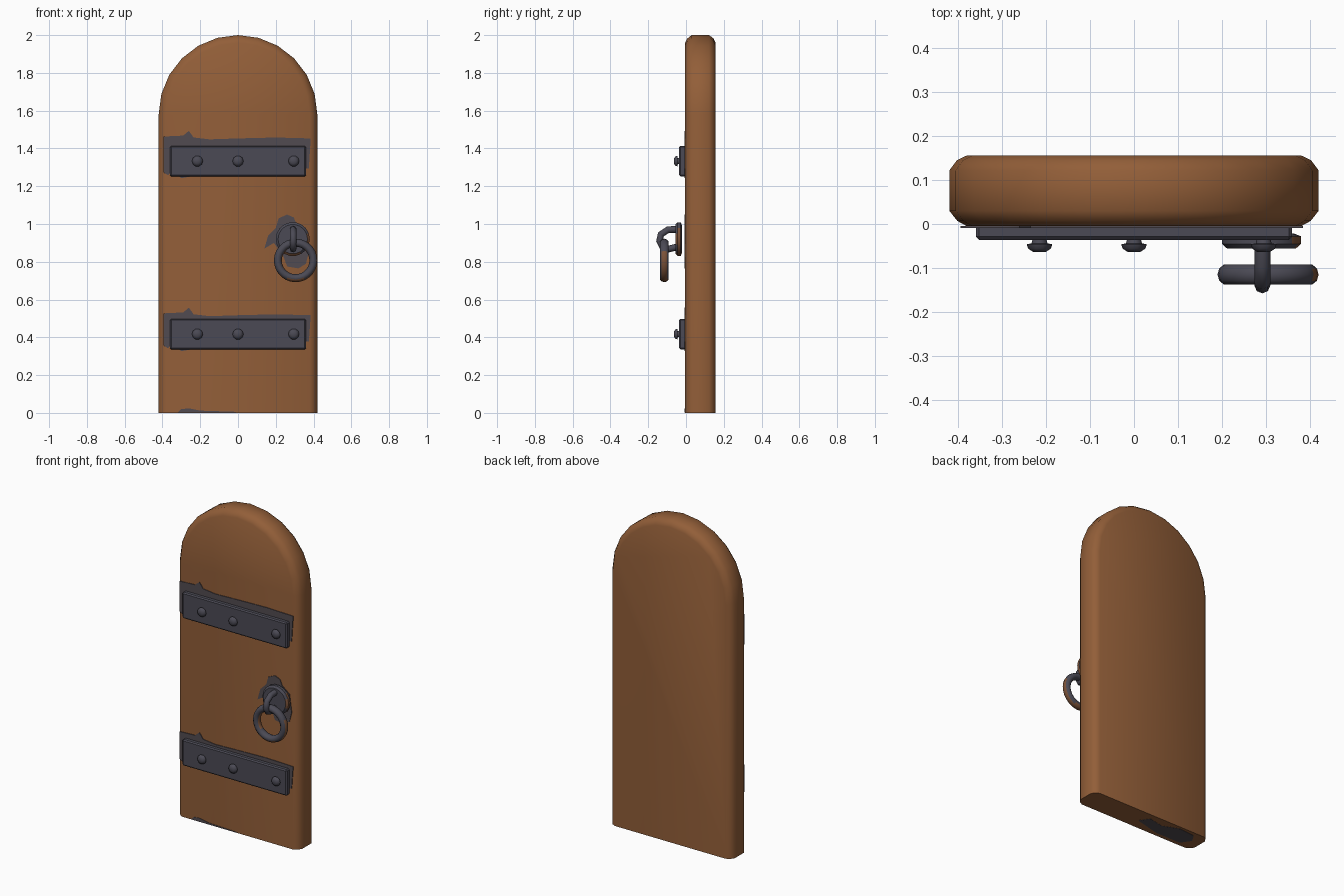
import bpy, bmesh, math
from mathutils import Matrix

if "Cube" in bpy.data.objects:
    bpy.data.objects.remove(bpy.data.objects["Cube"])


def material(name, colour):
    mat = bpy.data.materials.new(name)
    mat.use_nodes = True
    mat.diffuse_color = (*colour, 1)
    bsdf = next(n for n in mat.node_tree.nodes if n.type == "BSDF_PRINCIPLED")
    bsdf.inputs["Base Color"].default_value = (*colour, 1)
    return mat


wood = material("warm wood", (0.29, 0.113, 0.04))
iron = material("dark iron", (0.07, 0.068, 0.09))
soot = material("iron stain", (0.083, 0.07, 0.082))
rust = material("rust brown", (0.2, 0.085, 0.04))


def finish(name, bm, mats, angle=40, rule=None):
    """Turn a bmesh into a smooth-shaded object, colouring faces by a rule."""
    bmesh.ops.recalc_face_normals(bm, faces=bm.faces)
    bm.normal_update()
    if rule:
        for f in bm.faces:
            f.material_index = int(rule(f.calc_center_median(), f.normal))
    mesh = bpy.data.meshes.new(name)
    bm.to_mesh(mesh)
    bm.free()
    for m in mats:
        mesh.materials.append(m)
    obj = bpy.data.objects.new(name, mesh)
    bpy.context.collection.objects.link(obj)
    bpy.ops.object.select_all(action="DESELECT")
    obj.select_set(True)
    bpy.context.view_layer.objects.active = obj
    bpy.ops.object.shade_smooth_by_angle(angle=math.radians(angle))
    return obj


def loft(rings, wrap=False):
    """Skin a list of closed point rings; cap the ends or join them."""
    bm = bmesh.new()
    loops = [[bm.verts.new(p) for p in ring] for ring in rings]
    pairs = list(zip(loops, loops[1:]))
    if wrap:
        pairs.append((loops[-1], loops[0]))
    else:
        bm.faces.new(loops[0])
        bm.faces.new(loops[-1])
    for a, b in pairs:
        for i in range(len(a)):
            j = (i + 1) % len(a)
            bm.faces.new((a[i], a[j], b[j], b[i]))
    return bm


def turned(x, z, profile, sides):
    """Round part on the y axis from (y, radius) pairs."""
    steps = [2 * math.pi * i / sides for i in range(sides)]
    return loft([[(x + r * math.cos(a), y, z + r * math.sin(a)) for a in steps]
                 for y, r in profile])


def stain(name, outline, y=-0.009):
    """Thin painted patch on the door front."""
    rings = [[(x, d, z) for x, z in outline] for d in (y, -0.004)]
    finish(name, loft(rings), [soot])


# Arched door slab with rounded rim
SPRING = 1.58


def arch(y, r):
    pts = [(r * math.cos(math.pi * i / 12), y, SPRING + r * math.sin(math.pi * i / 12))
           for i in range(13)]
    return [(r, y, 0)] + pts + [(-r, y, 0)]


rim = [(-0.005, 0.38), (0.007, 0.402), (0.03, 0.42),
       (0.122, 0.42), (0.145, 0.403), (0.156, 0.38)]
finish("door_slab", loft([arch(y, r) for y, r in rim]), [wood], 50)

# Straps with rivets and the stains around them
stain_shape = [(-0.395, -0.06), (-0.37, -0.075), (-0.35, -0.055), (-0.3, -0.09),
               (-0.24, -0.08), (-0.2, -0.04), (0.375, -0.04), (0.385, 0.12),
               (0.2, 0.125), (0, 0.12), (-0.15, 0.115), (-0.235, 0.125),
               (-0.26, 0.16), (-0.29, 0.135), (-0.395, 0.13)]
for level, z in (("upper", 1.333), ("lower", 0.417)):
    bm = bmesh.new()
    bmesh.ops.create_cube(bm, size=1, matrix=Matrix.Translation((0, -0.019, z))
                          @ Matrix.Diagonal((0.72, 0.034, 0.162, 1)))
    bmesh.ops.bevel(bm, geom=[e for e in bm.edges], offset=0.007, segments=1,
                    affect="EDGES")
    finish(level + "_strap", bm, [iron], 30)
    lift = 0 if level == "upper" else -0.02
    stain(level + "_strap_stain", [(x, z + dz + (lift if dz > 0 else 0))
                                   for x, dz in stain_shape])
    for side, x in (("right", -0.215), ("middle", 0), ("left", 0.295)):
        dome = [(-0.035, 0.016), (-0.044, 0.018), (-0.046, 0.029),
                (-0.056, 0.026), (-0.064, 0.014)]
        finish(f"{level}_{side}_rivet", turned(x, z, dome, 10), [iron])

# Round handle plate
plate = [(-0.022, 0.075), (-0.028, 0.09), (-0.045, 0.09), (-0.056, 0.078)]
finish("handle_plate", turned(0.29, 0.92, plate, 18), [iron, rust], 40,
       lambda c, n: (n.x > 0.6 and c.z < 0.97) or (c.z < 0.86 and c.x < 0.33))
stain("handle_stain", [(0.14, 0.87), (0.16, 0.94), (0.2, 0.98), (0.215, 1.03),
                       (0.26, 1.05), (0.295, 1.035), (0.31, 1.0), (0.36, 0.96),
                       (0.375, 0.85), (0.36, 0.79), (0.32, 0.765), (0.26, 0.775),
                       (0.24, 0.83), (0.19, 0.9)])

# Staple holding the ring
curve = bpy.data.curves.new("staple_path", "CURVE")
curve.dimensions = "3D"
curve.bevel_depth = 0.018
curve.bevel_resolution = 2
curve.use_fill_caps = True
path = [(-0.04, 0.972), (-0.095, 0.97), (-0.133, 0.945), (-0.14, 0.91),
        (-0.125, 0.878), (-0.09, 0.868), (-0.04, 0.88)]
spline = curve.splines.new("POLY")
spline.points.add(len(path) - 1)
for p, (y, z) in zip(spline.points, path):
    p.co = (0.292, y, z, 1)
    p.radius = 1.0
spline.use_smooth = True
staple = bpy.data.objects.new("handle_staple", curve)
curve.materials.append(iron)
bpy.context.collection.objects.link(staple)

# Pull ring, worn to rust along the bottom
rings = []
for i in range(28):
    a = 2 * math.pi * i / 28
    ring = []
    for j in range(10):
        b = 2 * math.pi * j / 10
        r = 0.094 + 0.021 * math.cos(b)
        ring.append((0.305 + r * math.cos(a), -0.115 + 0.024 * math.sin(b),
                     0.807 + r * math.sin(a)))
    rings.append(ring)
finish("pull_ring", loft(rings, wrap=True), [iron, rust], 60,
       lambda c, n: c.z < 0.86 and (n.z < -0.6 or n.x > 0.75))

# Worn stains along the foot of the door
stain("foot_stain", [(-0.32, 0.001), (-0.3, 0.02), (-0.26, 0.024), (-0.2, 0.012),
                     (-0.02, 0.006), (0, 0.001)], -0.007)
under = [(-0.36, 0.08), (-0.33, 0.13), (-0.22, 0.14), (-0.12, 0.1),
         (-0.02, 0.12), (0.02, 0.06), (-0.15, 0.02), (-0.32, 0.02)]
finish("underside_stain", loft([[(x, y, z) for x, y in under]
                                for z in (-0.001, 0.003)]), [soot])
